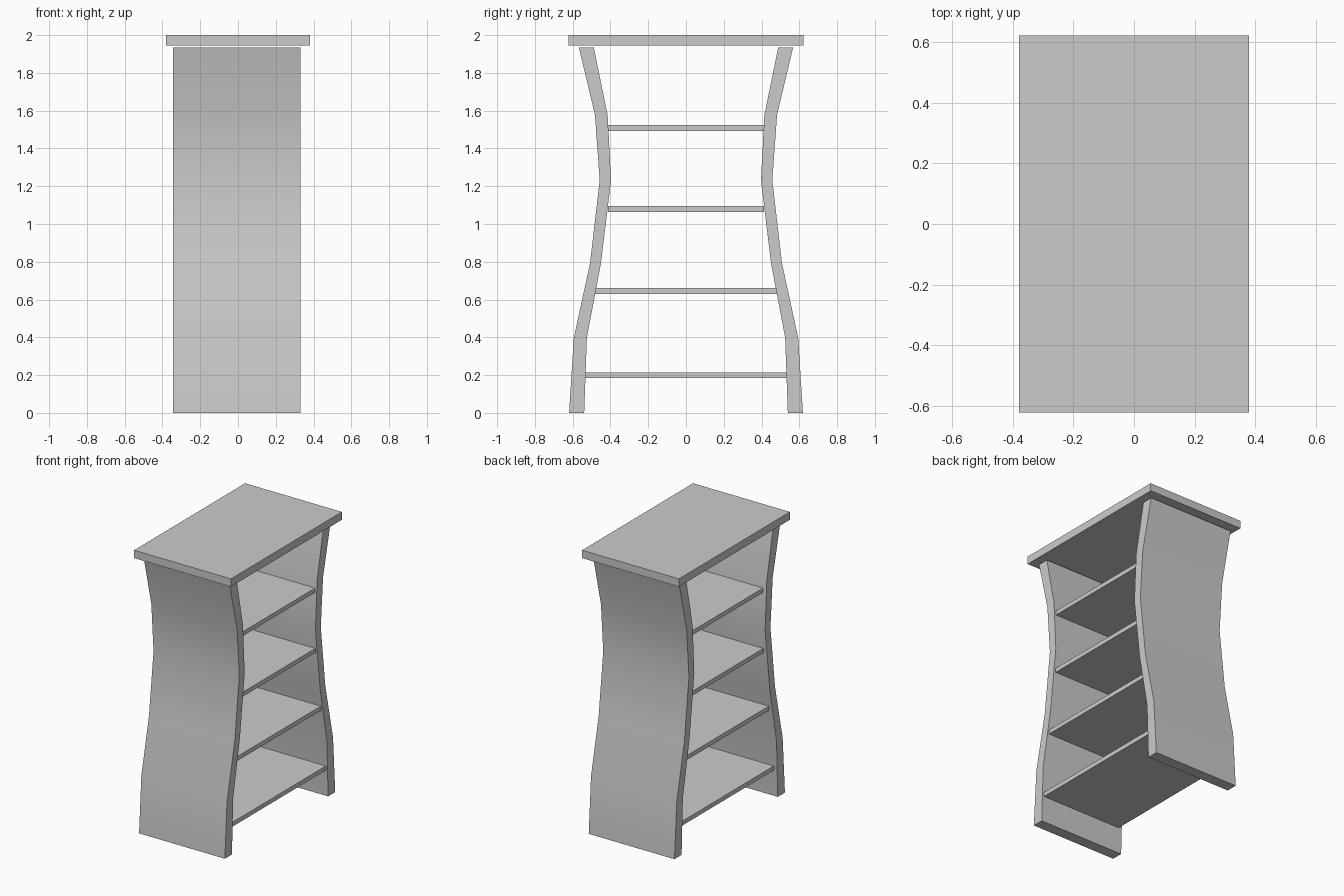
import bpy, bmesh

if "Cube" in bpy.data.objects:
    bpy.data.objects.remove(bpy.data.objects["Cube"])

def finish(name, bm, smooth=False):
    bmesh.ops.recalc_face_normals(bm, faces=bm.faces)
    me = bpy.data.meshes.new(name)
    bm.to_mesh(me)
    bm.free()
    ob = bpy.data.objects.new(name, me)
    bpy.context.collection.objects.link(ob)
    if smooth:
        bpy.ops.object.select_all(action='DESELECT')
        ob.select_set(True)
        bpy.context.view_layer.objects.active = ob
        bpy.ops.object.shade_smooth_by_angle(angle=0.6)
    return ob

def box(name, hx, hy, z0, z1):
    bm = bmesh.new()
    bmesh.ops.create_cube(bm, size=1)
    for v in bm.verts:
        v.co = (v.co.x * 2 * hx, v.co.y * 2 * hy, z0 if v.co.z < 0 else z1)
    return finish(name, bm)

# Curved side panels: rows of (height, outer y, inner y)
ROWS = [(0, .619, .539), (.397, .594, .525), (.793, .508, .45),
        (1.232, .457, .397), (1.577, .482, .415), (1.934, .567, .488)]

def side_panel(name, s, x0=-.343, x1=.33):
    bm = bmesh.new()
    rings = [[bm.verts.new((x, s * y, z)) for x, y in
              ((x0, yo), (x1, yo), (x1, yi), (x0, yi))] for z, yo, yi in ROWS]
    for a, b in zip(rings, rings[1:]):
        for i in range(4):
            j = (i + 1) % 4
            bm.faces.new((a[i], a[j], b[j], b[i]))
    bm.faces.new(rings[0])
    bm.faces.new(rings[-1])
    finish(name, bm, smooth=True)

side_panel("side_panel_front", -1)
side_panel("side_panel_back", 1)

# Shelves between the panels: (bottom z, half length)
for i, (z, hy) in enumerate([(.184, .535), (.63, .482), (1.063, .414), (1.492, .414)]):
    box(f"shelf_{i + 1}", .317, hy, z, z + .031)

# Overhanging top board
box("top_board", .38, .622, 1.944, 2.0)
